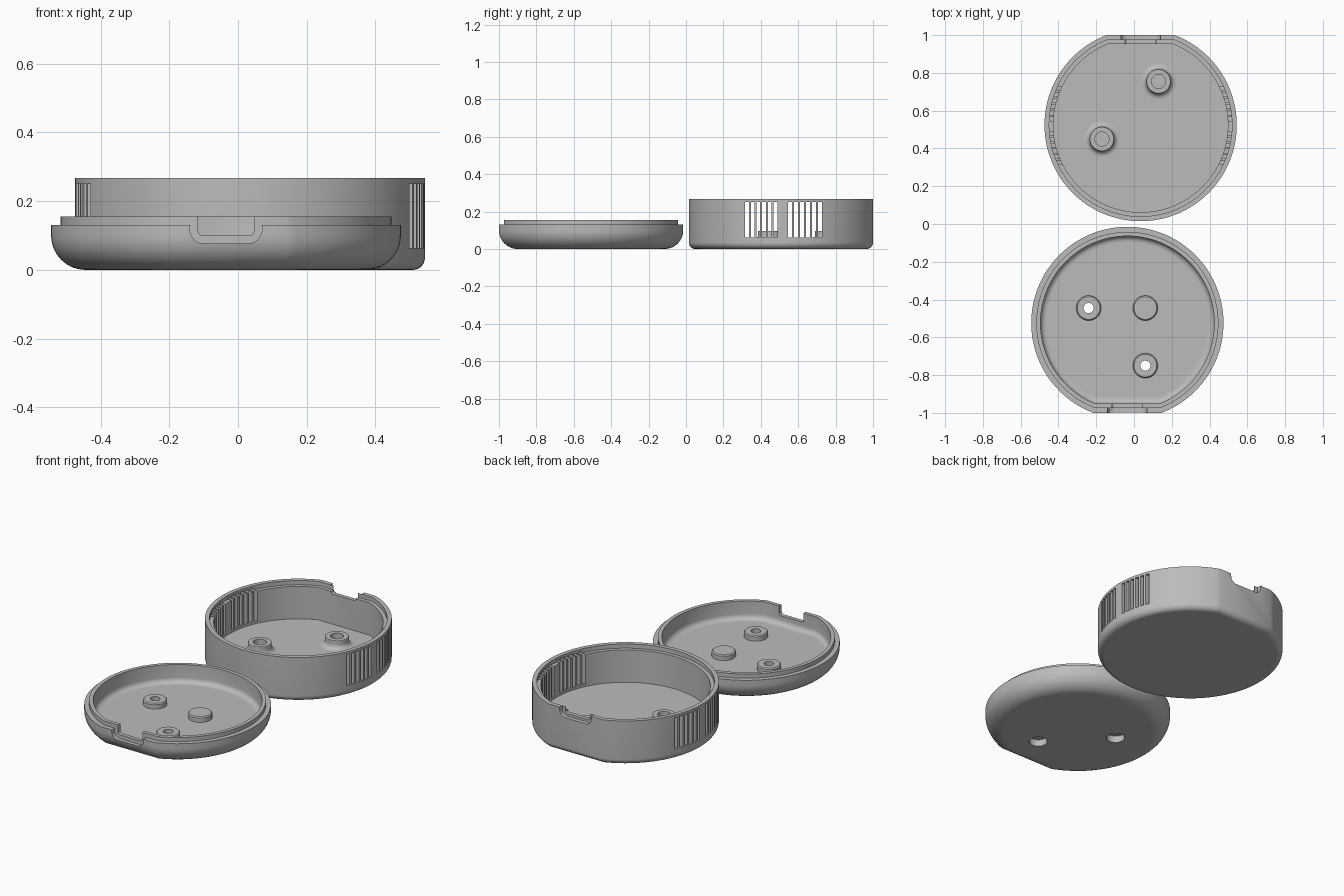
import bpy, bmesh, math

if "Cube" in bpy.data.objects:
    bpy.data.objects.remove(bpy.data.objects["Cube"])

R, FLAT, N = 0.509, 0.476, 120      # shell radius, distance to flat side, arc segments
CX, CY = 0.035, 0.524               # shell centre (mirrored for the lid)

grey = bpy.data.materials.new("grey plastic")
grey.diffuse_color = (0.5, 0.5, 0.5, 1)
grey.use_nodes = True
grey.node_tree.nodes["Principled BSDF"].inputs["Base Color"].default_value = grey.diffuse_color


def finish(bm, name):
    bmesh.ops.recalc_face_normals(bm, faces=bm.faces)
    me = bpy.data.meshes.new(name)
    bm.to_mesh(me)
    bm.free()
    ob = bpy.data.objects.new(name, me)
    me.materials.append(grey)
    bpy.context.collection.objects.link(ob)
    return ob


def loft(rings, name, closed_caps=True):
    """Skin a list of equal-length point rings and cap both ends."""
    bm = bmesh.new()
    vs = [[bm.verts.new(p) for p in ring] for ring in rings]
    n = len(vs[0])
    for a, b in zip(vs, vs[1:]):
        for i in range(n):
            j = (i + 1) % n
            bm.faces.new((a[i], a[j], b[j], b[i]))
    if closed_caps:
        bm.faces.new(vs[0])
        bm.faces.new(vs[-1])
    return finish(bm, name)


def d_ring(side, offset, z):
    """Circle with one flat side, moved inward by offset."""
    r, f = R - offset, FLAT - offset
    half = math.acos(f / r)
    pts = []
    for i in range(N + 1):
        a = math.pi / 2 + half + (2 * math.pi - 2 * half) * i / N
        pts.append((side * (CX + r * math.cos(a)), side * (CY + r * math.sin(a)), z))
    return pts


def shell(side, profile, name):
    return loft([d_ring(side, o, z) for o, z in profile], name)


def turned(x, y, profile, name, n=40):
    """Round part from (radius, z) pairs."""
    return loft([[(x + r * math.cos(2 * math.pi * i / n), y + r * math.sin(2 * math.pi * i / n), z)
                  for i in range(n)] for r, z in profile], name)


def prism(points, y0, y1, name):
    """Outline in x and z, extended along y."""
    return loft([[(x, y, z) for x, z in points] for y in (y0, y1)], name)


def u_outline(x, w, z0, z1, r):
    pts = [(x + w, z1), (x - w, z1)]
    for cx, start in ((x - w + r, 180), (x + w - r, 270)):
        for i in range(7):
            a = math.radians(start + 15 * i)
            pts.append((cx + r * math.cos(a), z0 + r + r * math.sin(a)))
    return pts


def box(x0, x1, y0, y1, z0, z1):
    return prism([(x0, z0), (x1, z0), (x1, z1), (x0, z1)], y0, y1, "cutter")


def combine(ob, other, op):
    bpy.context.view_layer.objects.active = ob
    m = ob.modifiers.new("cut", 'BOOLEAN')
    m.operation, m.solver, m.object = op, 'EXACT', other
    bpy.ops.object.modifier_apply(modifier=m.name)
    bpy.data.objects.remove(other, do_unlink=True)


def fillet(r, steps=10):
    """Outer bottom edge, from the floor up to the wall."""
    return [(r - r * math.sin(t), r - r * math.cos(t))
            for t in (math.pi / 2 * i / steps for i in range(steps + 1))]


# Tall base with stepped rim
base = shell(1, [(0.05, 0)] + fillet(0.035) +
             [(0, 0.267), (0.025, 0.267), (0.025, 0.242), (0.047, 0.242), (0.047, 0.047)], "base")

# Vent slots through both side walls
for start, step in ((0.326, 0.0304), (0.556, 0.0322)):
    for i in range(6):
        y = start + step * i
        combine(base, box(-0.7, 0.8, y - 0.010, y + 0.010, 0.062, 0.252), 'DIFFERENCE')

# Cable opening in the base rim
combine(base, prism(u_outline(CX, 0.105, 0.213, 0.35, 0.035), 0.976, 1.1, "cutter"), 'DIFFERENCE')
combine(base, prism(u_outline(CX, 0.082, 0.228, 0.35, 0.012), 0.9, 1.1, "cutter"), 'DIFFERENCE')

# Screw posts with flared feet and blind holes
posts = []
flare = [(0.065 + 0.028 * (1 - math.sin(t)), 0.047 + 0.028 * (1 - math.cos(t)))
         for t in (math.pi / 2 * i / 6 for i in range(7))]
for k, (x, y) in enumerate(((0.13, 0.755), (-0.17, 0.45))):
    posts.append(turned(x, y, [(0.093, 0.04)] + flare +
                        [(0.065, 0.094), (0.063, 0.097), (0.037, 0.097), (0.037, 0.05)],
                        "screw_post_%d" % (k + 1)))

# Shallow lid with rounded bottom and raised lip
inner = [(0.049 + 0.03 * (1 - math.cos(t)), 0.077 - 0.03 * math.sin(t))
         for t in (math.pi / 2 * i / 6 for i in range(7))]
lid = shell(-1, [(0.115, 0)] + fillet(0.1, 14) +
            [(0, 0.13), (0.027, 0.13), (0.027, 0.155), (0.049, 0.155)] + inner + [(0.09, 0.047)], "lid")

# Lid pads, two of them with counterbored screw holes
for x, y, hole in ((-0.24, -0.445, True), (0.06, -0.445, False), (0.06, -0.75, True)):
    combine(lid, turned(x, y, [(0.066, 0.03), (0.066, 0.073), (0.06, 0.079)], "pad"), 'UNION')
    if hole:
        combine(lid, turned(x, y, [(0.05, -0.05), (0.05, 0.04), (0.027, 0.04), (0.027, 0.2)],
                            "cutter"), 'DIFFERENCE')

# Cable opening in the lid
combine(lid, prism(u_outline(-CX, 0.105, 0.077, 0.25, 0.04), -1.1, -0.974, "cutter"), 'DIFFERENCE')
combine(lid, prism(u_outline(-CX, 0.081, 0.1, 0.25, 0.012), -1.1, -0.9, "cutter"), 'DIFFERENCE')

# Smooth shading with sharp edges kept
for ob in [base, lid] + posts:
    bpy.ops.object.select_all(action='DESELECT')
    ob.select_set(True)
    bpy.context.view_layer.objects.active = ob
    bpy.ops.object.shade_smooth_by_angle(angle=math.radians(30))
